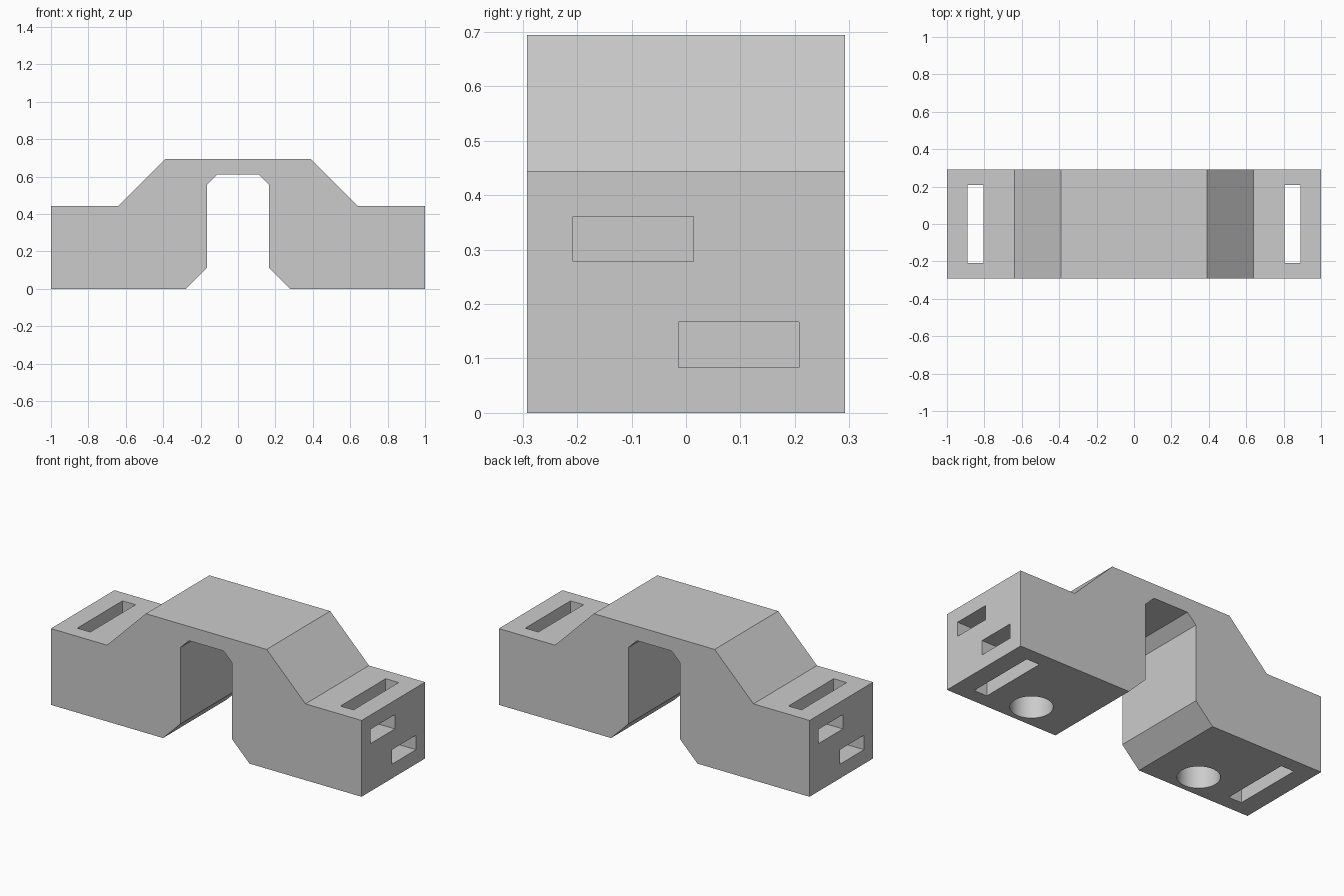
import bpy
import bmesh
from math import radians

if "Cube" in bpy.data.objects:
    bpy.data.objects.remove(bpy.data.objects["Cube"], do_unlink=True)

HALF_DEPTH = 0.292

grey = bpy.data.materials.new("light_grey")
grey.use_nodes = True
COLOUR = (0.6, 0.6, 0.6, 1)
grey.diffuse_color = COLOUR
grey.node_tree.nodes["Principled BSDF"].inputs["Base Color"].default_value = COLOUR


def extruded_body(name, half_profile):
    """Mirror a half outline in x and extrude it along y."""
    outline = half_profile + [(-x, z) for x, z in reversed(half_profile)]
    bm = bmesh.new()
    face = bm.faces.new([bm.verts.new((x, -HALF_DEPTH, z)) for x, z in outline])
    extruded = bmesh.ops.extrude_face_region(bm, geom=[face])["geom"]
    moved = [v for v in extruded if isinstance(v, bmesh.types.BMVert)]
    bmesh.ops.translate(bm, verts=moved, vec=(0, 2 * HALF_DEPTH, 0))
    bmesh.ops.recalc_face_normals(bm, faces=bm.faces)
    mesh = bpy.data.meshes.new(name)
    bm.to_mesh(mesh)
    bm.free()
    mesh.materials.append(grey)
    obj = bpy.data.objects.new(name, mesh)
    bpy.context.collection.objects.link(obj)
    return obj


def box(x, y, z):
    """Box cutter from three (low, high) ranges."""
    ranges = (x, y, z)
    bpy.ops.mesh.primitive_cube_add(size=1, location=[(a + b) / 2 for a, b in ranges])
    obj = bpy.context.object
    obj.scale = [abs(b - a) for a, b in ranges]
    return obj


def cut(target, cutter):
    """Subtract the cutter, then discard it."""
    cutter.hide_render = True
    cutter.data.materials.append(grey)
    mod = target.modifiers.new("cut", "BOOLEAN")
    mod.operation = "DIFFERENCE"
    mod.solver = "EXACT"
    mod.object = cutter
    bpy.context.view_layer.update()
    bpy.context.view_layer.objects.active = target
    bpy.ops.object.modifier_apply(modifier=mod.name)
    bpy.data.objects.remove(cutter, do_unlink=True)


# Arched bracket with chamfered shoulders and channel
bracket = extruded_body("bridge_bracket", [
    (0.111, 0.611), (0.167, 0.556), (0.167, 0.111), (0.278, 0),
    (1, 0), (1, 0.444), (0.639, 0.444), (0.389, 0.694)])

for side in (1, -1):
    # Vertical strap slot through the foot
    cut(bracket, box((side * 0.805, side * 0.889), (-0.208, 0.208), (-0.1, 0.6)))
    # Two staggered windows from the end face into the slot
    cut(bracket, box((side * 0.85, side * 1.1), (side * -0.208, side * 0.014), (0.278, 0.361)))
    cut(bracket, box((side * 0.85, side * 1.1), (side * -0.014, side * 0.208), (0.083, 0.167)))
    # Blind round hole in the underside
    bpy.ops.mesh.primitive_cylinder_add(
        vertices=64, radius=0.111, depth=0.66, location=(side * 0.556, -0.15, 0))
    cut(bracket, bpy.context.object)

bpy.ops.object.select_all(action="DESELECT")
bracket.select_set(True)
bpy.context.view_layer.objects.active = bracket
bpy.ops.object.shade_smooth_by_angle(angle=radians(30))
